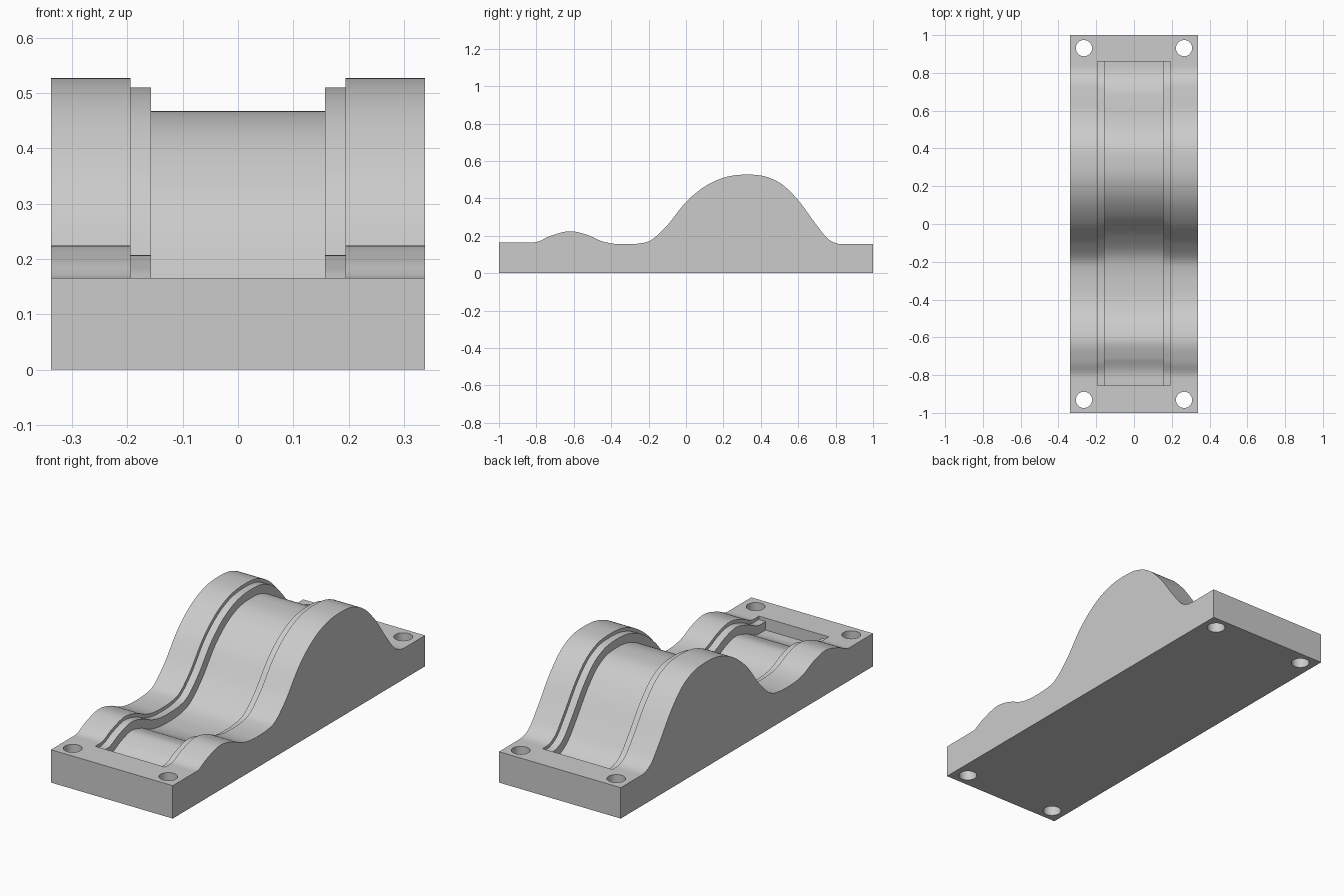
import bpy, bmesh, math
from mathutils import Vector

if "Cube" in bpy.data.objects:
    bpy.data.objects.remove(bpy.data.objects["Cube"], do_unlink=True)

HALF_W = 0.338
grey = bpy.data.materials.new("plain grey")
grey.use_nodes = True
grey.diffuse_color = (0.6, 0.6, 0.6, 1)
grey.node_tree.nodes["Principled BSDF"].inputs["Base Color"].default_value = (0.6, 0.6, 0.6, 1)

# Wavy top line as (y, z) knots
KNOTS = [(-1, .165), (-.9, .165), (-.81, .165), (-.73, .197), (-.62, .224), (-.52, .202),
         (-.45, .171), (-.39, .158), (-.32, .155), (-.25, .159), (-.2, .17), (-.11, .245),
         (0, .38), (.1, .463), (.2, .51), (.32, .527), (.44, .512), (.52, .47), (.6, .39),
         (.7, .255), (.76, .183), (.8, .161), (.85, .155), (.92, .155), (1, .155)]


def slope(i):
    if i in (0, len(KNOTS) - 1):
        return 0
    (a, p), (b, q), (c, r) = KNOTS[i - 1:i + 2]
    s, t = (q - p) / (b - a), (r - q) / (c - b)
    if abs(s) < 1e-6 or abs(t) < 1e-6 or s * t < 0:
        return 0
    return (s * (c - b) + t * (b - a)) / (c - a)


def top(y):
    """Height and slope of the smooth line through the knots."""
    i = max(k for k in range(len(KNOTS) - 1) if KNOTS[k][0] <= y or k == 0)
    (a, p), (b, q) = KNOTS[i:i + 2]
    h, m, n = b - a, slope(i) * (b - a), slope(i + 1) * (b - a)
    t = (y - a) / h
    c2, c3 = 3 * (q - p) - 2 * m - n, 2 * (p - q) + m + n
    return p + t * (m + t * (c2 + t * c3)), (m + t * (2 * c2 + 3 * t * c3)) / h


def top_line(y0, y1, depth, steps=160):
    """Top line between two ends, sunk along its normal by depth."""
    pts = []
    for k in range(steps + 1):
        y = y0 + (y1 - y0) * k / steps
        z, s = top(y)
        n = Vector((-s, 1)).normalized()
        pts.append((y - n.x * depth, z - n.y * depth))
    return pts


def prism(name, outline, half_width):
    bm = bmesh.new()
    face = bm.faces.new([bm.verts.new((-half_width, y, z)) for y, z in outline])
    ext = bmesh.ops.extrude_face_region(bm, geom=[face])
    verts = [v for v in ext["geom"] if isinstance(v, bmesh.types.BMVert)]
    bmesh.ops.translate(bm, verts=verts, vec=(2 * half_width, 0, 0))
    bmesh.ops.recalc_face_normals(bm, faces=bm.faces)
    mesh = bpy.data.meshes.new(name)
    bm.to_mesh(mesh)
    bm.free()
    mesh.materials.append(grey)
    obj = bpy.data.objects.new(name, mesh)
    bpy.context.scene.collection.objects.link(obj)
    return obj


# Solid body
body = prism("wavy_base_block", [(1, 0), (-1, 0)] + top_line(-1, 1, 0), HALF_W)

# Stepped channel cutters: shallow ledge, then deeper floor
cutters = []
for name, half, depth in (("ledge_cutter", .194, .017), ("floor_cutter", .157, .06)):
    outline = top_line(-.855, .86, depth) + [(.86, 1), (-.855, 1)]
    cutters.append(prism(name, outline, half))

# Bolt hole cutters in the corners
for x in (-.265, .265):
    for y in (-.931, .931):
        bpy.ops.mesh.primitive_cylinder_add(vertices=40, radius=.043, depth=1, location=(x, y, 0))
        hole = bpy.context.object
        hole.name = "bolt_hole_cutter"
        hole.data.materials.append(grey)
        cutters.append(hole)

# Cut, then drop the cutters
bpy.context.view_layer.objects.active = body
for cutter in cutters:
    mod = body.modifiers.new("cut", "BOOLEAN")
    mod.operation, mod.solver, mod.object = "DIFFERENCE", "EXACT", cutter
    bpy.ops.object.modifier_apply(modifier=mod.name)
    bpy.data.objects.remove(cutter, do_unlink=True)

# Smooth curves with sharp edges
bpy.ops.object.select_all(action="DESELECT")
body.select_set(True)
bpy.ops.object.shade_smooth_by_angle(angle=math.radians(30))
